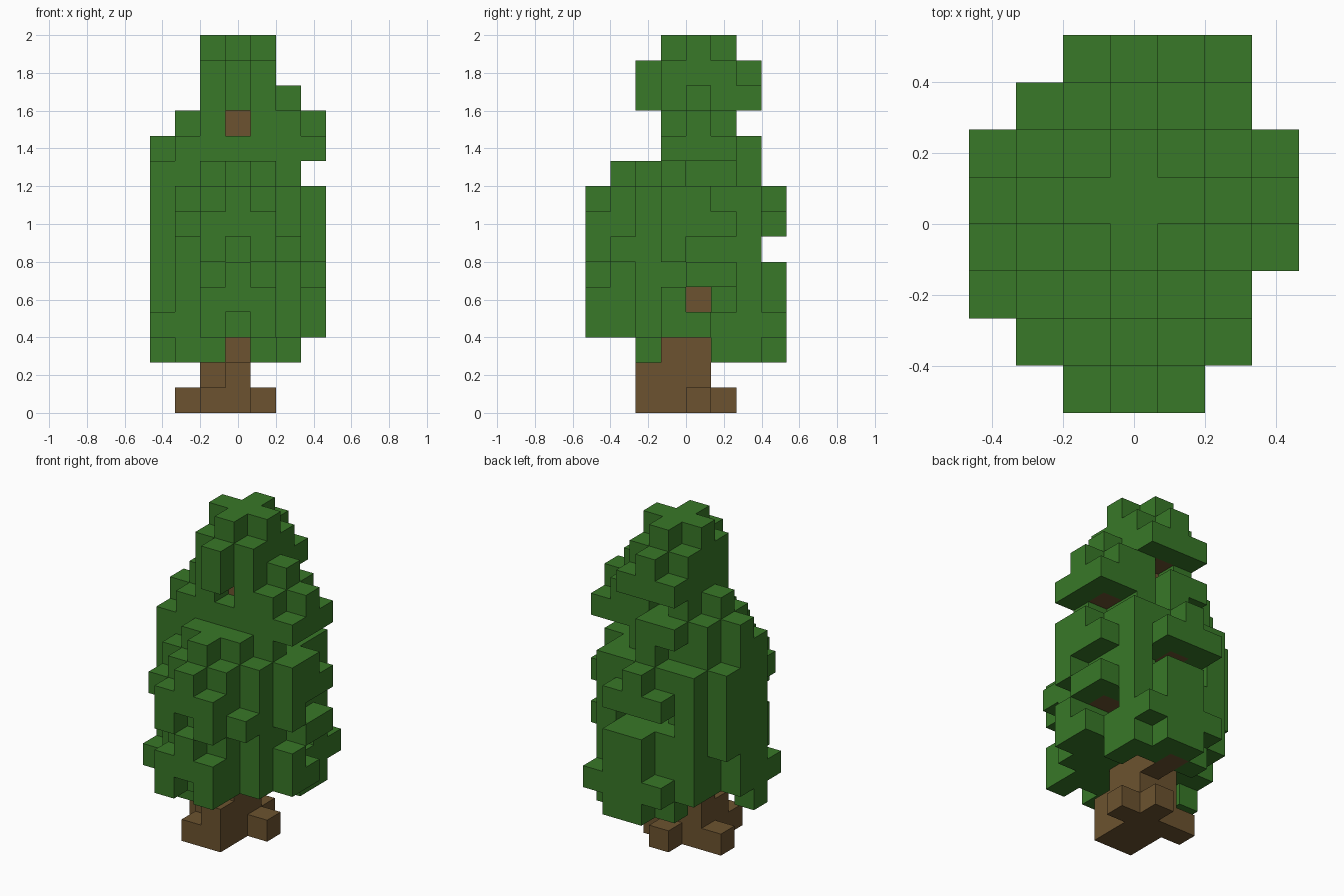
import bpy, bmesh
from mathutils import Vector

if "Cube" in bpy.data.objects:
    bpy.data.objects.remove(bpy.data.objects["Cube"])

LAYERS = 15
SIZE = 2 / LAYERS
blocks = {}


def span(value):
    """Accept one cell number or a (first, last) pair."""
    first, last = value if isinstance(value, tuple) else (value, value)
    return range(first, last + 1)


def cells(x, y, z):
    return [(i, j, k) for i in span(x) for j in span(y) for k in span(z)]


def leaf(x, y, z):
    blocks.update(dict.fromkeys(cells(x, y, z), "leaf"))


def leaf_pair(x, y, z):
    leaf(x, y, z)
    leaf(-x, y, z)


def wood(x, y, z):
    blocks.update(dict.fromkeys(cells(x, y, z), "wood"))


def gap(x, y, z):
    for cell in cells(x, y, z):
        blocks.pop(cell, None)


def round_tier(limit, z):
    """Fill a rounded tier of leaves, set slightly towards the front."""
    for i, j, k in cells((-3, 3), (-4, 3), z):
        if i ** 2 + (j + 0.4) ** 2 < limit:
            leaf(i, j, k)


def leaf_clump(x, y, z):
    """A square of leaves at the end of a bough, with a cross on top."""
    leaf((x - 1, x + 1), (y - 1, y + 1), z)
    leaf((x - 1, x + 1), y, z + 1)
    leaf(x, (y - 1, y + 1), z + 1)


# Main body of the foliage, with a smaller tier on top
round_tier(9.9, (3, 8))
round_tier(6, 9)
leaf(-3, (-1, 0), 9)

# Hollows in the body
gap((1, 3), 0, 4)
gap((2, 3), 1, 4)
gap(3, -1, 5)
gap(3, 0, 6)
gap((-1, 1), 2, 6)
gap(0, 1, 6)
gap(2, (0, 1), 9)

# Hanging leaves under the body
leaf((-1, 2), 2, 2)
leaf((0, 1), 3, 2)
leaf(2, 1, 2)
leaf(-3, -1, 2)
leaf((-2, -1), -2, 2)

# Tufts on the back
leaf((0, 1), 3, (3, 5))
leaf((-1, 2), 3, 3)

# Tufts on the front
leaf_pair(1, -4, (3, 4))
leaf(0, -4, (4, 5))
leaf_pair(1, -4, (6, 7))
leaf(0, -4, (7, 8))
leaf(-2, -3, 7)
leaf(2, -3, 6)
leaf(0, -3, 9)

# Tufts on the sides
leaf(-3, 1, (5, 8))
leaf(-3, -2, 3)
leaf(3, 1, 5)
leaf(3, 1, 7)

# Shoulder below the crown
leaf((-2, 0), (-1, 1), 10)
leaf((-1, 0), 2, 10)
leaf(-3, 0, 10)
leaf(-2, 0, 11)

# Crown, open at the neck and ending in a cross
leaf((-1, 1), (-1, 1), (11, 13))
gap(0, -1, 11)
gap(0, 1, 11)
leaf_clump(0, 0, 13)
leaf(0, -2, (12, 13))
leaf(2, 0, 12)

# Clumps at the ends of the upper boughs
leaf_clump(0, 2, 7)
leaf_clump(2, 0, 10)
leaf_clump(0, 1, 12)

# Trunk, thicker towards the ground, with roots
wood(0, 0, (0, 11))
wood((-1, 0), (-1, 0), (0, 1))
wood(0, -2, (0, 1))
wood(-1, -2, 0)
wood(0, -1, 2)
wood(-1, 0, 2)
wood((-2, 1), 0, 0)
wood(0, 1, 0)

# Boughs reaching back and to the left
for height, reach in ((2, 2), (7, 2), (12, 1)):
    wood(0, (1, reach), height)
for height in (5, 10):
    wood((1, 2), 0, height)


def material(name, colour):
    mat = bpy.data.materials.new(name)
    mat.use_nodes = True
    mat.diffuse_color = colour
    mat.node_tree.nodes["Principled BSDF"].inputs["Base Color"].default_value = colour
    return mat


def build(name, kind, mat):
    """Join all blocks of one kind, keeping only the faces open to the air."""
    bm = bmesh.new()
    for cell in (c for c in blocks if blocks[c] == kind):
        centre = Vector(cell) + Vector((0, 0.5, 0.5))
        for axis in range(3):
            for sign in (-1, 1):
                normal = Vector((0, 0, 0))
                normal[axis] = sign
                if tuple(int(a + b) for a, b in zip(cell, normal)) in blocks:
                    continue
                u = Vector((0, 0, 0))
                u[(axis + 1) % 3] = 0.5
                v = normal.cross(u)
                mid = centre + normal / 2
                corners = (mid - u - v, mid + u - v, mid + u + v, mid - u + v)
                bm.faces.new([bm.verts.new(p * SIZE) for p in corners])
    bmesh.ops.remove_doubles(bm, verts=bm.verts[:], dist=SIZE / 100)
    mesh = bpy.data.meshes.new(name)
    bm.to_mesh(mesh)
    bm.free()
    mesh.materials.append(mat)
    bpy.context.collection.objects.link(bpy.data.objects.new(name, mesh))


build("trunk", "wood", material("bark brown", (0.15, 0.086, 0.029, 1)))
build("foliage", "leaf", material("leaf green", (0.04, 0.188, 0.021, 1)))
